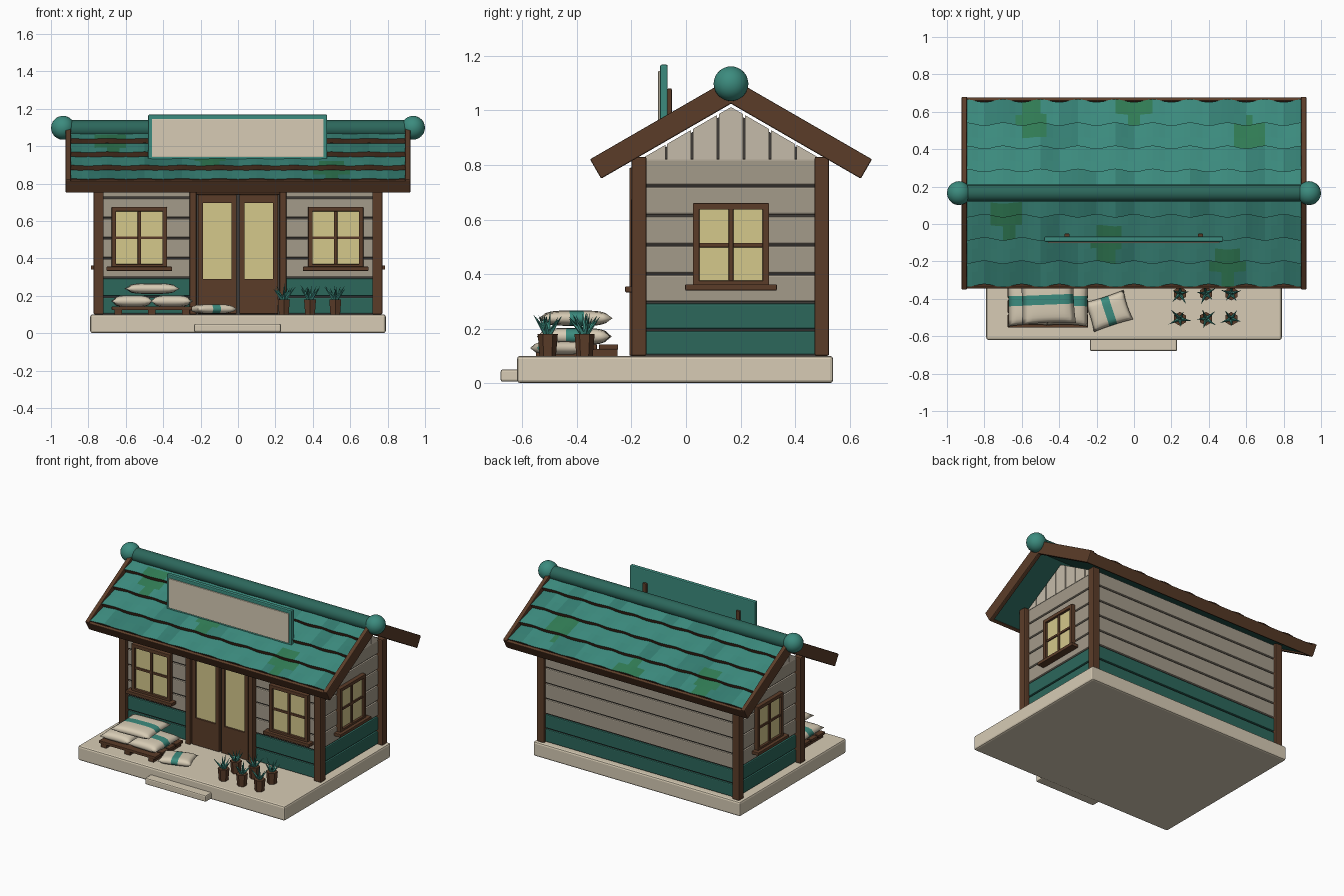
import bpy, bmesh, math, random
from mathutils import Vector, Matrix

if "Cube" in bpy.data.objects:
    bpy.data.objects.remove(bpy.data.objects["Cube"])
random.seed(4)

def mat(name, r, g, b):
    m = bpy.data.materials.new(name)
    m.diffuse_color = (r, g, b, 1)
    m.use_nodes = True
    m.node_tree.nodes["Principled BSDF"].inputs["Base Color"].default_value = m.diffuse_color
    return m

BROWN = mat("wood_brown", .105, .046, .022)
WALL = mat("wall_beige", .37, .325, .255)
GABLE = mat("gable_cream", .56, .50, .40)
TEAL = mat("roof_teal", .045, .26, .21)
TEAL2 = mat("roof_teal_dark", .035, .21, .17)
MOSS = mat("moss", .03, .20, .09)
GREEN = mat("wall_green", .025, .135, .105)
CREAM = mat("cream", .68, .60, .46)
GLASS = mat("warm_glass", .66, .58, .26)
DARK = mat("groove_dark", .05, .045, .04)

def finish(name, bm, mats, bevel=0, smooth=False):
    bmesh.ops.recalc_face_normals(bm, faces=bm.faces)
    me = bpy.data.meshes.new(name)
    bm.to_mesh(me)
    bm.free()
    for m in mats:
        me.materials.append(m)
    ob = bpy.data.objects.new(name, me)
    bpy.context.collection.objects.link(ob)
    if bevel:
        b = ob.modifiers.new("bevel", 'BEVEL')
        b.width, b.segments = bevel, 2
    if smooth:
        me.shade_smooth()
    return ob

def prism(name, ring_a, ring_b, m, bevel=0):
    bm = bmesh.new()
    a = [bm.verts.new(p) for p in ring_a]
    b = [bm.verts.new(p) for p in ring_b]
    bm.faces.new(a)
    bm.faces.new(b)
    n = len(a)
    for i in range(n):
        bm.faces.new((a[i], a[(i + 1) % n], b[(i + 1) % n], b[i]))
    return finish(name, bm, [m], bevel)

def box(name, p, q, m, bevel=0):
    (x0, x1), (y0, y1), (z0, z1) = [sorted(v) for v in zip(p, q)]
    r = lambda z: [(x0, y0, z), (x1, y0, z), (x1, y1, z), (x0, y1, z)]
    return prism(name, r(z0), r(z1), m, bevel)

# Base slab and step
box("base_slab", (-.79, -.62, 0), (.79, .54, .1), CREAM, .012)
box("front_step", (-.235, -.68, .005), (.23, -.61, .05), CREAM, .008)

# Plank walls around a dark core
box("wall_core", (-.724, -.16, .1), (.724, .494, .815), DARK)
edges = [.1, .195, .295, .4, .507, .615, .723, .825]
for i, (a, b) in enumerate(zip(edges, edges[1:])):
    box("wall_plank", (-.737, -.173, a + .004), (.737, .507, b - .004), GREEN if i < 2 else WALL, .006)

# Corner posts
for x in (-.745, .745):
    for y0, y1 in ((-.2, -.145), (.472, .525)):
        box("corner_post", (x - .027, y0, .1), (x + .027, y1, .83), BROWN, .006)

# Gable boards
RY, RZ, ANG = .165, 1.117, math.radians(30)
C, S, T = math.cos(ANG), math.sin(ANG), math.tan(ANG)
top = lambda d: max(.82, 1.012 - T * abs(d))
for sx in (-1, 1):
    core = [(-.32, .82), (.32, .82), (0, 1.0)]
    prism("gable_core", [(sx * .70, RY + d, z) for d, z in core],
          [(sx * .726, RY + d, z) for d, z in core], DARK)
    for k in range(-3, 4):
        a, b = max(-.332, k * .095 - .044), min(.332, k * .095 + .044)
        prof = [(a, .82), (b, .82), (b, top(b) + .0005)]
        prof += [(0, top(0))] if k == 0 else []
        prof += [(a, top(a) + .0005)]
        prism("gable_board", [(sx * .715, RY + d, z) for d, z in prof],
              [(sx * .737, RY + d, z) for d, z in prof], GABLE)

# Roof: s runs down the slope, n is height off the slope
def rp(side, x, s, n):
    return (x, RY + side * (s * C + n * S), RZ - s * S + n * C)

def roof_box(name, side, x0, x1, s0, s1, n0, n1, m, bevel=0):
    q = [(s0, n0), (s1, n0), (s1, n1), (s0, n1)]
    return prism(name, [rp(side, x0, *v) for v in q], [rp(side, x1, *v) for v in q], m, bevel)

moss_spots = [(-.55, .55), (.62, .47), (0, .62), (.5, -.22), (-.68, .03), (-.15, -.1)]
COLS = 54
for side in (-1, 1):
    roof_box("roof_underlay", side, -.9, .9, 0, .585, -.07, -.045, GREEN)
    roof_box("eave_board", side, -.915, .915, .577, .596, -.08, -.008, BROWN, .004)
    for sx in (-1, 1):
        roof_box("bargeboard", side, sx * .893, sx * .922, 0, .596, -.08, .002, BROWN, .005)
    # Wavy tile courses with brown lower edges
    for row in range(4):
        s1 = .15 + .143 * row
        s0 = max(0, s1 - .155)
        bm = bmesh.new()
        rings = []
        for c in range(COLS + 1):
            x = -.9 + 1.8 * c / COLS
            w = math.cos(2 * math.pi * 9 * c / COLS)
            e = s1 - .005 + .006 * w
            prof = [(s0, -.038), ((s0 + e) / 2, -.022 + .003 * w), (e, -.006 + .006 * w),
                    (e, -.036 + .006 * w), (s0, -.055)]
            rings.append([bm.verts.new(rp(side, x, *p)) for p in prof])
        for c, (r, t) in enumerate(zip(rings, rings[1:])):
            shade = random.Random(c // 3 * 7 + row).choice((0, 0, 1))
            for i in range(5):
                j = (i + 1) % 5
                f = bm.faces.new((r[i], r[j], t[j], t[i]))
                mid = f.calc_center_median()
                near = any(math.hypot(mid.x - u, mid.y - v) < .085 for u, v in moss_spots)
                f.material_index = (2 if near else shade) if i < 2 else 3
        bm.faces.new(rings[0])
        bm.faces.new(rings[-1])
        finish("roof_tiles", bm, [TEAL, TEAL2, MOSS, BROWN])

# Ridge roll and ball ends
bm = bmesh.new()
bmesh.ops.create_cone(bm, cap_ends=True, segments=16, radius1=.046, radius2=.046, depth=1.84,
                      matrix=Matrix.Translation((0, RY, 1.093)) @ Matrix.Rotation(math.pi / 2, 4, 'Y'))
ridge = finish("ridge_roll", bm, [GREEN])
for f in ridge.data.polygons:
    f.use_smooth = len(f.vertices) == 4
for sx in (-1, 1):
    bm = bmesh.new()
    bmesh.ops.create_icosphere(bm, subdivisions=3, radius=.064, matrix=Matrix.Translation((sx * .936, RY, 1.098)))
    finish("ridge_ball", bm, [TEAL], smooth=True)

# Blank sign board on two posts
box("sign_frame", (-.48, -.095, .925), (.477, -.067, 1.168), TEAL, .006)
box("sign_panel", (-.46, -.102, .942), (.457, -.09, 1.145), CREAM, .002)
for x in (-.358, .355):
    box("sign_post", (x - .014, -.068, .9), (x + .014, -.052, 1.08), BROWN, .003)

# Windows: u along the wall, z up, d outward from it
def window(place, u0, u1, z0, z1):
    def part(name, a, b, c, d, depth, m, bev=.003):
        box(name, place(a, c, -.01), place(b, d, depth), m, bev)
    t, mid, mz = .024, (u0 + u1) / 2, (z0 + z1) / 2
    part("window_glass", u0 + .01, u1 - .01, z0 + .01, z1 - .01, .012, GLASS, 0)
    for a, b in ((u0, u0 + t), (u1 - t, u1)):
        part("window_jamb", a, b, z0, z1, .028, BROWN)
    for a, b in ((z0, z0 + t), (z1 - t, z1)):
        part("window_rail", u0, u1, a, b, .028, BROWN)
    part("window_mullion", mid - .009, mid + .009, z0, z1, .022, BROWN)
    part("window_crossbar", u0, u1, mz - .008, mz + .008, .02, BROWN)
    part("window_sill", u0 - .028, u1 + .028, z0 - .012, z0 + .01, .05, BROWN)

front = lambda u, z, d: (u, -.173 - d, z)
window(front, -.675, -.38, .345, .675)
window(front, .375, .67, .345, .675)
for sx in (-1, 1):
    window(lambda u, z, d: (sx * (.737 + d), u, z), .025, .305, .352, .66)

# Double door
box("door_backing", (-.23, -.176, .1), (.23, -.15, .78), DARK)
for sx in (-1, 1):
    box("door_post", (sx * .222, -.208, .1), (sx * .258, -.15, .79), BROWN, .005)
    a, b = sx * .008, sx * .215
    box("door_glass", (sx * .03, -.184, .27), (sx * .195, -.17, .70), GLASS)
    box("door_lower_panel", (a, -.196, .103), (b, -.17, .29), BROWN, .003)
    box("door_top_rail", (a, -.196, .695), (b, -.17, .74), BROWN, .003)
    box("door_stile", (a, -.196, .2), (sx * .035, -.17, .74), BROWN, .003)
    box("door_stile", (sx * .187, -.196, .2), (b, -.17, .74), BROWN, .003)
box("door_header", (-.258, -.205, .742), (.258, -.15, .79), BROWN, .005)

# Pallet
for i in range(4):
    y = -.553 + i * .078
    box("pallet_slat", (-.675, y, .123), (-.245, y + .07, .142), BROWN, .003)
for x in (-.66, -.48, -.30):
    box("pallet_runner", (x, -.55, .1), (x + .04, -.252, .125), BROWN)

# Stuffed sacks with a green band across the length
def sack(loc, width, length, height, rot):
    bm = bmesh.new()
    bmesh.ops.create_grid(bm, x_segments=10, y_segments=15, size=1)
    up = bm.verts[:]
    bmesh.ops.duplicate(bm, geom=bm.faces[:] + bm.verts[:] + bm.edges[:])
    up = set(up)
    for f in bm.faces:
        f.material_index = int(abs(f.calc_center_median().y) < .22)
    M = Matrix.Translation(loc) @ Matrix.Rotation(rot, 4, 'Z')
    for v in bm.verts:
        u, w = v.co.x, v.co.y
        h = height / 2 * (max(0, 1 - u ** 4) * max(0, 1 - w ** 4)) ** .5
        pinch = 1 - .06 * (1 - u * u) * abs(w) ** 3
        v.co = M @ Vector((u * width / 2 * (1 - .05 * (1 - w * w)), w * length / 2 * pinch, h if v in up else -h))
    bmesh.ops.remove_doubles(bm, verts=bm.verts, dist=.0005)
    finish("sack", bm, [CREAM, TEAL], smooth=True)

sack((-.567, -.41, .171), .22, .27, .062, .03)
sack((-.353, -.41, .171), .22, .27, .062, -.03)
sack((-.46, -.405, .238), .29, .26, .056, .04)
sack((-.135, -.465, .129), .165, .22, .05, math.radians(-72))

# Potted plants: six-sided pots and spiky leaves
for x in (.245, .385, .52):
    for y in (-.372, -.507):
        bm = bmesh.new()
        bmesh.ops.create_cone(bm, cap_ends=True, segments=6, radius1=.03, radius2=.037, depth=.08,
                              matrix=Matrix.Translation((x, y, .14)))
        finish("plant_pot", bm, [BROWN])
        bm = bmesh.new()
        spin = random.random() * 6.28
        for k in range(6):
            tilt = .12 if k == 5 else random.uniform(.5, .8)
            L = random.uniform(.08, .105)
            M = (Matrix.Translation((x, y, .17)) @ Matrix.Rotation(spin + k * 1.257, 4, 'Z')
                 @ Matrix.Rotation(tilt, 4, 'Y') @ Matrix.Translation((0, 0, L / 2)))
            bmesh.ops.create_cone(bm, cap_ends=True, segments=4, radius1=.011, radius2=0, depth=L, matrix=M)
        finish("plant_leaves", bm, [TEAL])
